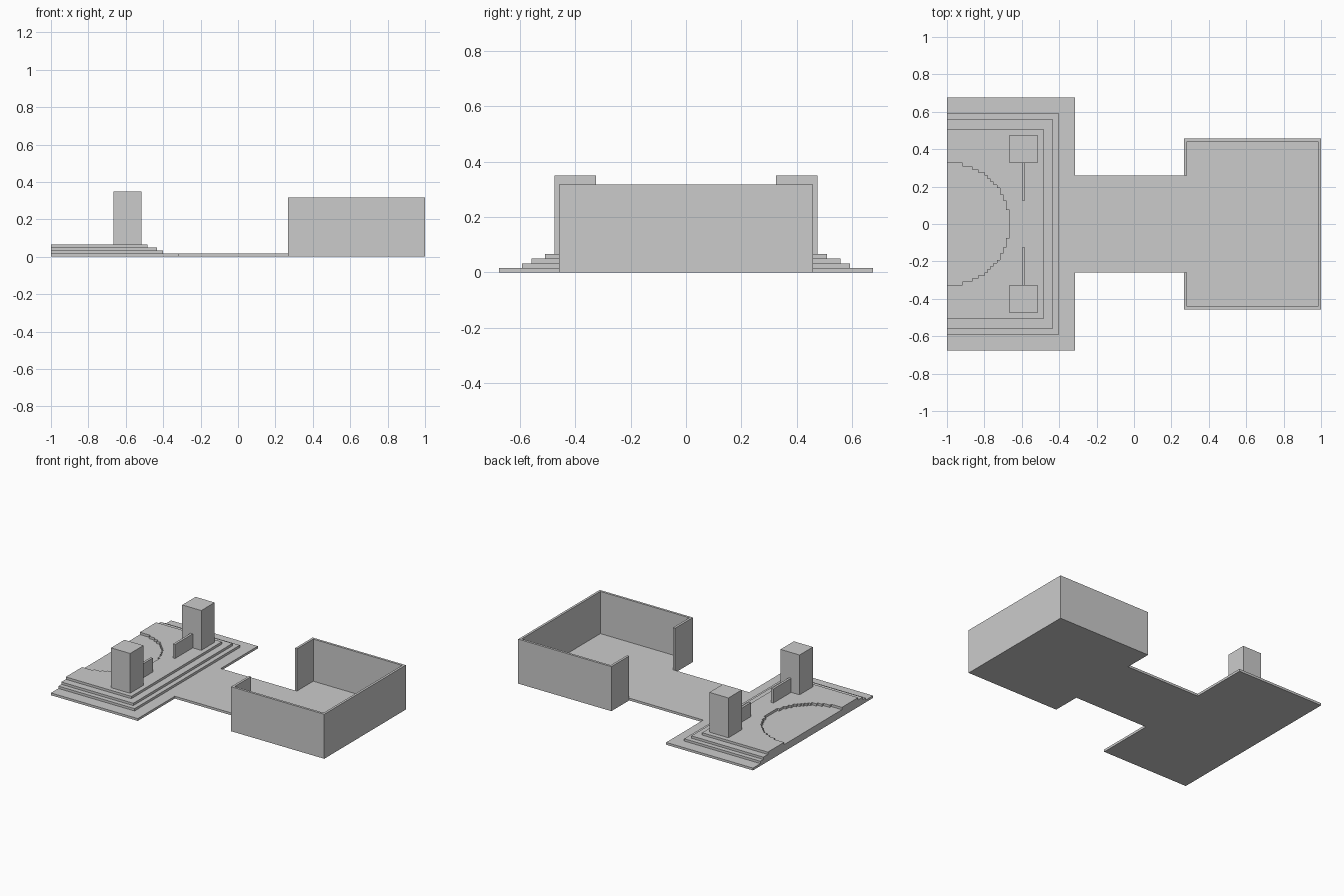
import bpy
import bmesh

if "Cube" in bpy.data.objects:
    bpy.data.objects.remove(bpy.data.objects["Cube"])

U = 1 / 60      # the model sits on a 1/60 grid; x is counted from the left edge


def mirrored(half):
    """Continue an outline on the +y side with its reflection on the -y side."""
    return half + [(x, -y) for x, y in reversed(half)]


def prism(name, outline, z0, z1, mirror=False):
    """Extrude a plan outline (grid units) from z0 to z1."""
    bm = bmesh.new()
    base = bm.faces.new([bm.verts.new((x * U - 1, y * U, z0 * U)) for x, y in outline])
    top = bmesh.ops.extrude_face_region(bm, geom=[base])["geom"]
    bmesh.ops.translate(bm, vec=(0, 0, (z1 - z0) * U),
                        verts=[g for g in top if isinstance(g, bmesh.types.BMVert)])
    bmesh.ops.recalc_face_normals(bm, faces=bm.faces)
    mesh = bpy.data.meshes.new(name)
    bm.to_mesh(mesh)
    bm.free()
    obj = bpy.data.objects.new(name, mesh)
    bpy.context.collection.objects.link(obj)
    if mirror:
        mod = obj.modifiers.new("mirror", "MIRROR")
        mod.use_axis = (False, True, False)
    return obj


def rect(x0, x1, y0, y1):
    return [(x0, y0), (x1, y0), (x1, y1), (x0, y1)]


# Ground slab: wide stage base, walkway and room floor in one plan
prism("ground_slab", mirrored([(0, 40.5), (41, 40.5), (41, 15.5), (76, 15.5),
                               (76, 27.5), (120, 27.5)]), 0, 1)

# Two lower steps around the stage
prism("lower_step", rect(0, 36, -35.5, 35.5), 1, 2)
prism("middle_step", rect(0, 34, -33.5, 33.5), 2, 3)

# Stage top with a stair-stepped half-round recess open to the left edge
arc = []
for k in range(4, 20):
    width = 1 + max(j for j in range(20) if j * j + k * k <= 19.5 ** 2)
    if arc and arc[-1][0] == width:
        arc[-1] = (width, k + 0.5)
    else:
        if arc:
            arc.append((width, arc[-1][1]))
        arc.append((width, k + 0.5))
stage_half = arc + [(0, 19.5), (0, 30.5), (31, 30.5)]
prism("stage_top", mirrored(stage_half), 3, 4)

# Pair of towers and the low walls reaching inward from them
prism("tower", rect(20, 29, 19.5, 28.5), 4, 21, mirror=True)
prism("low_wall", rect(24, 25, 7.5, 19.5), 4, 10, mirror=True)

# Open-topped room with a wide doorway facing the walkway
outer = mirrored([(76, 15.5), (76, 27.5), (120, 27.5)])
inner = mirrored([(77, 15.5), (77, 26.5), (119, 26.5)])
prism("room_walls", outer + inner[::-1], 1, 19)
